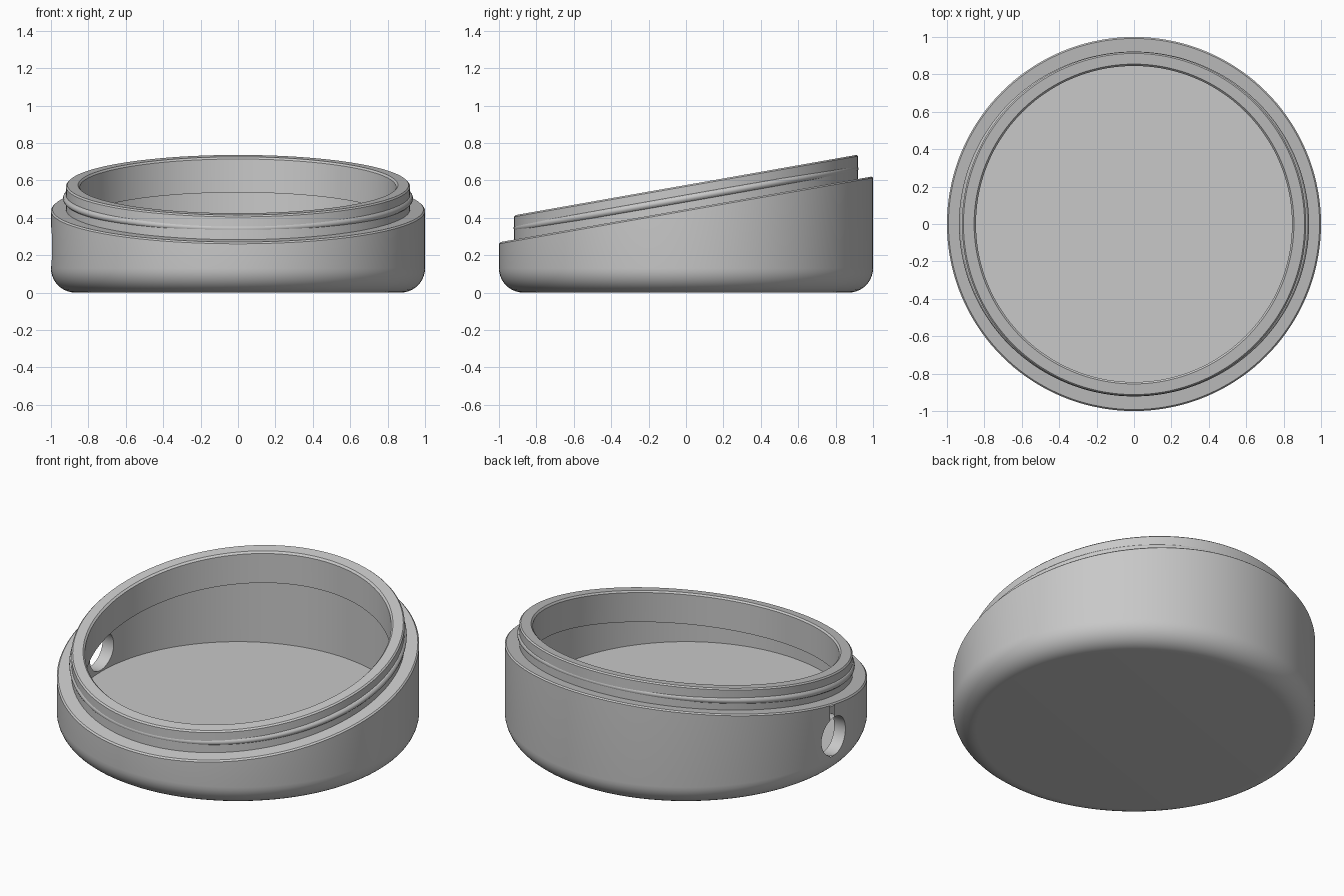
import bpy, bmesh
from math import sin, cos, tan, pi, radians

cube = bpy.data.objects.get("Cube")
if cube:
    bpy.data.objects.remove(cube, do_unlink=True)

TILT = radians(10)
SEGMENTS = 144

grey = bpy.data.materials.new("plain grey")
grey.use_nodes = True
grey.diffuse_color = (0.58, 0.58, 0.58, 1)
grey.node_tree.nodes["Principled BSDF"].inputs["Base Color"].default_value = grey.diffuse_color


def finish(obj):
    """Grey material and smooth shading with sharp edges kept."""
    obj.data.materials.clear()
    obj.data.materials.append(grey)
    bpy.ops.object.select_all(action='DESELECT')
    obj.select_set(True)
    bpy.context.view_layer.objects.active = obj
    bpy.ops.object.shade_smooth_by_angle(angle=radians(30))


def lathe(name, profile):
    """Spin (radius, height, slanted) points; slanted rings follow the tilted top plane."""
    bm = bmesh.new()
    rings = []
    for r, z, slanted in profile:
        ring = []
        for i in range(SEGMENTS):
            a = 2 * pi * i / SEGMENTS
            y = r * sin(a)
            ring.append(bm.verts.new((r * cos(a), y, z + slanted * tan(TILT) * y)))
        rings.append(ring)
    for low, high in zip(rings, rings[1:]):
        for i in range(SEGMENTS):
            j = (i + 1) % SEGMENTS
            bm.faces.new((low[i], low[j], high[j], high[i]))
    bm.faces.new(rings[0])
    bm.faces.new(rings[-1])
    bmesh.ops.recalc_face_normals(bm, faces=bm.faces)
    mesh = bpy.data.meshes.new(name)
    bm.to_mesh(mesh)
    bm.free()
    obj = bpy.data.objects.new(name, mesh)
    bpy.context.collection.objects.link(obj)
    return obj


# Bowl: rounded base, slanted shoulder, neck with inner lip, hollow inside
fillet = 0.13
steps = 10
profile = [(1 - fillet + fillet * sin(a), fillet - fillet * cos(a), 0)
           for a in (pi / 2 * i / steps for i in range(steps + 1))]
profile += [
    (1.0, 0.437, 1), (0.992, 0.445, 1),      # shoulder
    (0.92, 0.445, 1), (0.92, 0.567, 1),      # neck outside
    (0.912, 0.575, 1), (0.855, 0.575, 1),    # rim
    (0.845, 0.565, 1), (0.845, 0.386, 1),    # lip inside
    (0.925, 0.386, 1), (0.925, 0.12, 0),     # inner wall down to the floor
]
bowl = lathe("bowl", profile)

# Round cable hole through the right wall
bpy.ops.mesh.primitive_cylinder_add(vertices=48, radius=0.115, depth=0.4,
                                    location=(-1, 0, 0.245), rotation=(0, pi / 2, 0))
cutter = bpy.context.object
cutter.name = "hole_cutter"
cutter.hide_render = True
cut = bowl.modifiers.new("cable hole", 'BOOLEAN')
cut.operation = 'DIFFERENCE'
cut.solver = 'EXACT'
cut.object = cutter
bpy.context.view_layer.objects.active = bowl
bpy.ops.object.modifier_apply(modifier=cut.name)
bpy.data.objects.remove(cutter, do_unlink=True)
finish(bowl)

# Snap bead around the neck, lying in the tilted plane
bpy.ops.mesh.primitive_torus_add(major_segments=SEGMENTS, minor_segments=12,
                                 major_radius=0.916, minor_radius=0.02,
                                 location=(0, 0, 0.503), rotation=(TILT, 0, 0))
bead = bpy.context.object
bead.name = "neck_bead"
finish(bead)
